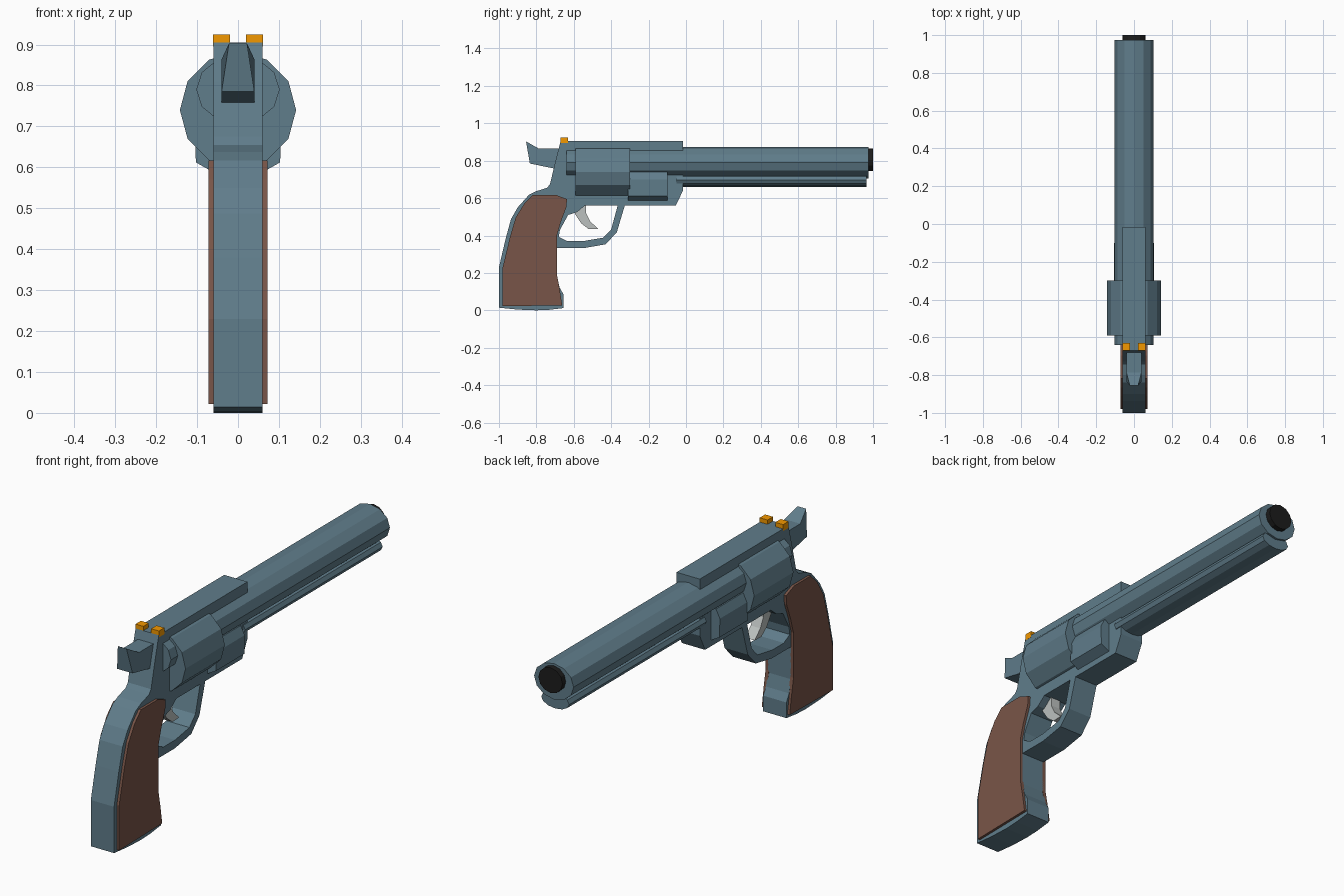
import bpy, bmesh, math


def material(name, color):
    m = bpy.data.materials.new(name)
    m.diffuse_color = (*color, 1)
    return m


STEEL = material("blue_steel", (0.117, 0.205, 0.258))
WOOD = material("brown_wood", (0.191, 0.091, 0.065))
ORANGE = material("orange", (0.9, 0.314, 0.0))
BLACK = material("black", (0.012, 0.012, 0.012))
SILVER = material("silver", (0.5, 0.53, 0.52))


def loft(name, start, end, mat):
    """Solid between two matching outlines of 3D points."""
    bm = bmesh.new()
    a = [bm.verts.new(p) for p in start]
    b = [bm.verts.new(p) for p in end]
    bm.faces.new(a)
    bm.faces.new(b[::-1])
    for i in range(len(a)):
        j = (i + 1) % len(a)
        bm.faces.new((a[j], a[i], b[i], b[j]))
    bmesh.ops.recalc_face_normals(bm, faces=bm.faces[:])
    me = bpy.data.meshes.new(name)
    bm.to_mesh(me)
    bm.free()
    me.materials.append(mat)
    ob = bpy.data.objects.new(name, me)
    bpy.context.collection.objects.link(ob)
    return ob


def side_plate(name, profile, x0, x1, mat):
    """Side profile of (y, z) points, extruded across x."""
    return loft(name, [(x0, y, z) for y, z in profile],
                [(x1, y, z) for y, z in profile], mat)


def tube(name, y0, y1, zc, rx, rz, mat, sides=12):
    """Faceted cylinder along y."""
    ring = [(rx * math.cos(2 * math.pi * i / sides),
             zc + rz * math.sin(2 * math.pi * i / sides)) for i in range(sides)]
    return loft(name, [(x, y0, z) for x, z in ring],
                [(x, y1, z) for x, z in ring], mat)


# Frame and grip core
side_plate("frame", [
    (-0.67, 0.905), (-0.016, 0.905), (-0.016, 0.64), (-0.055, 0.56),
    (-0.54, 0.56), (-0.583, 0.525), (-0.63, 0.51), (-0.674, 0.43),
    (-0.69, 0.33), (-0.69, 0.18), (-0.675, 0.12), (-0.655, 0.085),
    (-0.655, 0.012), (-0.73, 0.003), (-0.80, 0.0), (-0.90, 0.004),
    (-1.0, 0.014), (-1.0, 0.23), (-0.965, 0.38), (-0.936, 0.487),
    (-0.90, 0.55), (-0.84, 0.617), (-0.80, 0.637), (-0.743, 0.655),
    (-0.727, 0.675), (-0.695, 0.81)], -0.06, 0.06, STEEL)

# Trigger guard
side_plate("trigger_guard", [
    (-0.326, 0.565), (-0.37, 0.417), (-0.43, 0.353), (-0.55, 0.332),
    (-0.695, 0.332), (-0.695, 0.40), (-0.674, 0.39), (-0.636, 0.370),
    (-0.55, 0.370), (-0.444, 0.388), (-0.40, 0.433), (-0.364, 0.565)],
    -0.06, 0.06, STEEL)

# Trigger
side_plate("trigger", [
    (-0.594, 0.55), (-0.594, 0.515), (-0.56, 0.465), (-0.52, 0.434),
    (-0.47, 0.436), (-0.513, 0.476), (-0.535, 0.52), (-0.535, 0.57)],
    -0.025, 0.025, SILVER)

# Hammer: (half width, y, z), narrowing at the spur tip
hammer = [(0.022, -0.855, 0.903), (0.04, -0.786, 0.864), (0.04, -0.67, 0.864),
          (0.04, -0.69, 0.755), (0.04, -0.835, 0.785)]
loft("hammer", [(-w, y, z) for w, y, z in hammer], hammer, STEEL)

# Barrel, muzzle plug, rod under the barrel, drum
tube("barrel", -0.64, 0.975, 0.79, 0.102, 0.084, STEEL)
tube("muzzle", 0.95, 1.0, 0.805, 0.062, 0.059, BLACK)
tube("under_barrel_rod", -0.05, 0.965, 0.697, 0.072, 0.037, STEEL)
tube("drum", -0.59, -0.30, 0.74, 0.142, 0.142, STEEL)

# Housing in front of the drum
half = [(0.06, 0.588), (0.103, 0.612), (0.105, 0.70), (0.085, 0.74)]
outline = half + [(-x, z) for x, z in reversed(half)]
loft("rod_housing", [(x, -0.31, z) for x, z in outline],
     [(x, -0.10, z) for x, z in outline], STEEL)

# Grip panels and rear sights on both sides
panel = [(-0.818, 0.617), (-0.695, 0.617), (-0.636, 0.594), (-0.64, 0.55),
         (-0.67, 0.47), (-0.69, 0.40), (-0.69, 0.19), (-0.675, 0.11),
         (-0.662, 0.027), (-0.98, 0.022), (-0.98, 0.23), (-0.94, 0.396),
         (-0.91, 0.497), (-0.865, 0.57)]
sight = [(-0.67, 0.895), (-0.63, 0.895), (-0.63, 0.925), (-0.67, 0.925)]
for side, s in (("left", -1), ("right", 1)):
    side_plate("grip_panel_" + side, panel, s * 0.055, s * 0.072, WOOD)
    side_plate("rear_sight_" + side, sight, s * 0.02, s * 0.0605, ORANGE)
